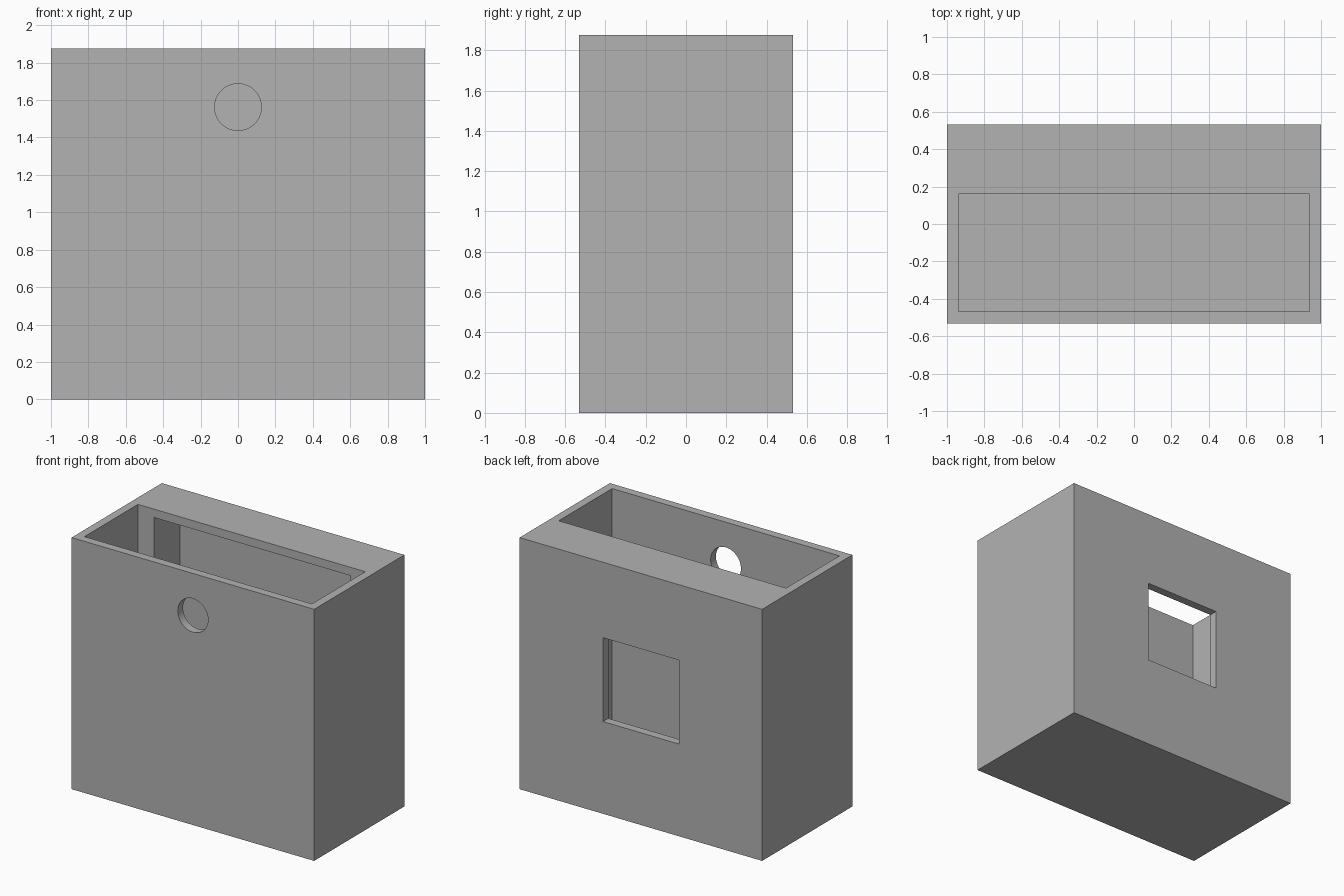
import bpy
import bmesh
import math
from mathutils import Matrix, Vector

cube = bpy.data.objects.get("Cube")
if cube:
    bpy.data.objects.remove(cube, do_unlink=True)

# Main dimensions
WALL = 0.0625
HALF_X, HALF_Y, HEIGHT = 1.0, 0.53125, 1.875
BACK_INNER = HALF_Y - WALL
CAVITY_BACK = 0.16

grey = bpy.data.materials.new("plain_grey")
grey.use_nodes = True
colour = (0.448, 0.448, 0.448, 1)
grey.diffuse_color = colour
grey.node_tree.nodes["Principled BSDF"].inputs["Base Color"].default_value = colour


def finish(name, bm):
    mesh = bpy.data.meshes.new(name)
    bm.to_mesh(mesh)
    bm.free()
    mesh.materials.append(grey)
    obj = bpy.data.objects.new(name, mesh)
    bpy.context.collection.objects.link(obj)
    return obj


def box(name, low, high):
    low, high = Vector(low), Vector(high)
    bm = bmesh.new()
    bmesh.ops.create_cube(bm, size=1, matrix=Matrix.Translation((low + high) / 2)
                          @ Matrix.Diagonal(high - low).to_4x4())
    return finish(name, bm)


def cylinder_y(name, centre, radius, depth):
    bm = bmesh.new()
    bmesh.ops.create_cone(bm, cap_ends=True, segments=64, radius1=radius, radius2=radius,
                          depth=depth, matrix=Matrix.Translation(centre)
                          @ Matrix.Rotation(math.pi / 2, 4, "X"))
    return finish(name, bm)


def cut(target, cutter):
    cutter.hide_render = True
    mod = target.modifiers.new("cut", "BOOLEAN")
    mod.operation = "DIFFERENCE"
    mod.solver = "EXACT"
    mod.object = cutter
    bpy.context.view_layer.update()
    graph = bpy.context.evaluated_depsgraph_get()
    mesh = bpy.data.meshes.new_from_object(target.evaluated_get(graph))
    target.modifiers.clear()
    target.data = mesh
    bpy.data.objects.remove(cutter, do_unlink=True)


# Solid outer case
case = box("case", (-HALF_X, -HALF_Y, 0), (HALF_X, HALF_Y, HEIGHT))

# Open-topped main compartment
cut(case, box("compartment_cutter",
              (WALL - HALF_X, WALL - HALF_Y, WALL),
              (HALF_X - WALL, CAVITY_BACK, HEIGHT + 0.2)))

# Covered recess behind the compartment, roofed by the top ledge
cut(case, box("recess_cutter", (-0.805, 0, WALL), (0.815, BACK_INNER, HEIGHT - WALL)))

# Square window through the back wall
cut(case, box("window_cutter", (-0.3125, 0.3, 0.6875), (0.3125, HALF_Y + 0.2, 1.3125)))

# Round hole through the front wall
cut(case, cylinder_y("hole_cutter", (0, -HALF_Y, 1.5625), 0.125, 0.3))

bpy.ops.object.select_all(action="DESELECT")
case.select_set(True)
bpy.context.view_layer.objects.active = case
bpy.ops.object.shade_smooth_by_angle(angle=math.radians(30))
